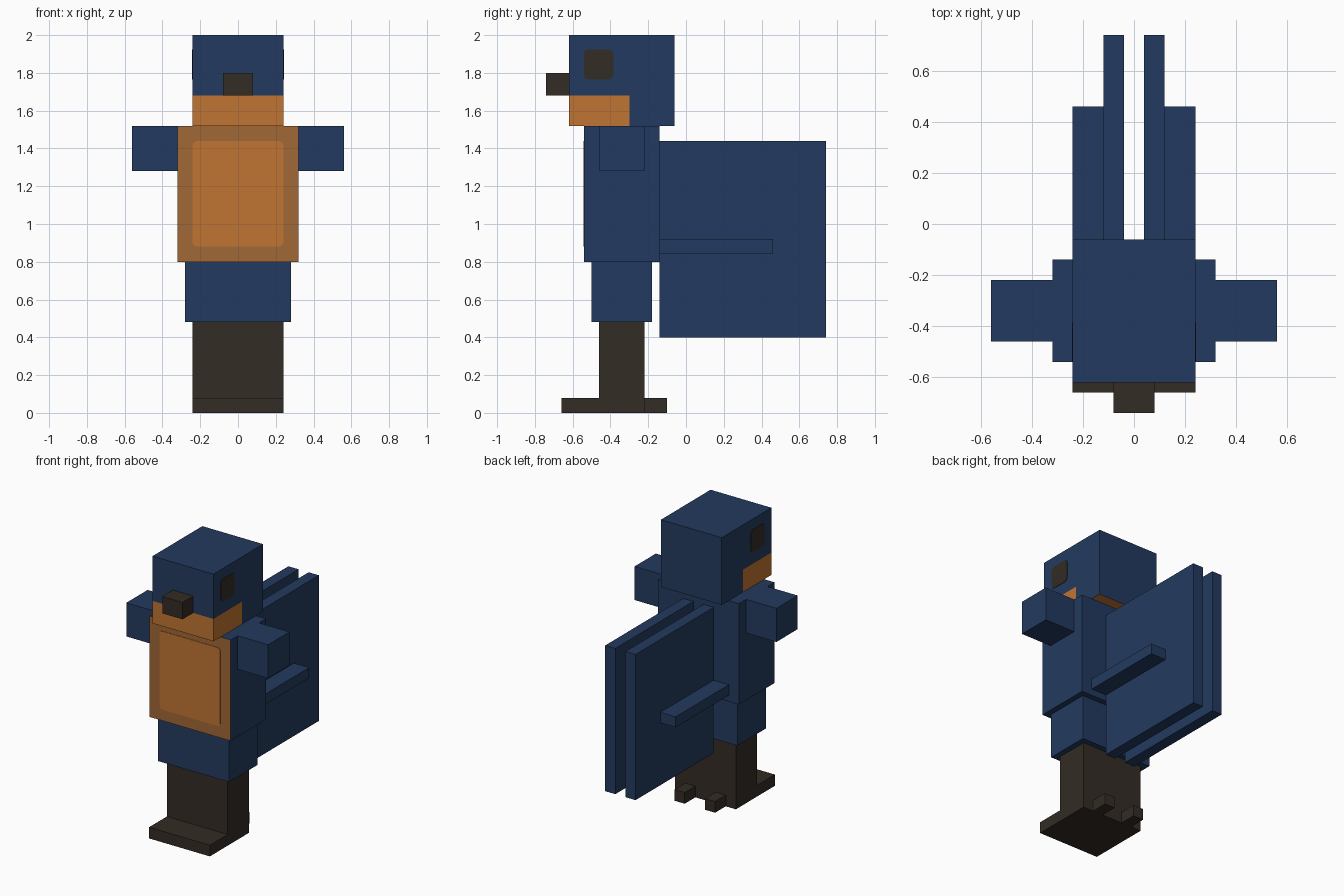
import bpy
import bmesh
from mathutils import Vector

default = bpy.data.objects.get("Cube")
if default:
    bpy.data.objects.remove(default, do_unlink=True)


def material(name, rgb):
    mat = bpy.data.materials.new(name)
    mat.use_nodes = True
    mat.diffuse_color = (*rgb, 1)
    mat.node_tree.nodes["Principled BSDF"].inputs["Base Color"].default_value = (*rgb, 1)
    return mat


NAVY = material("navy blue", (0.017, 0.042, 0.115))
ORANGE = material("bright orange", (0.533, 0.178, 0.033))
TAN = material("dull orange", (0.356, 0.138, 0.037))
BROWN = material("dark brown", (0.033, 0.025, 0.018))


def box(name, low, high, mats, cuts=(), rule=None, round_axis=None):
    """Box between two corners, with optional cuts, face colour rule and rounded outline."""
    low, high = Vector(low), Vector(high)
    bm = bmesh.new()
    bmesh.ops.create_cube(bm, size=1)
    bmesh.ops.scale(bm, vec=high - low, verts=bm.verts)
    bmesh.ops.translate(bm, vec=(low + high) / 2, verts=bm.verts)
    if round_axis is not None:
        edges = [e for e in bm.edges
                 if abs((e.verts[0].co - e.verts[1].co).normalized()[round_axis]) > 0.9]
        bmesh.ops.bevel(bm, geom=edges, offset=0.025, segments=3,
                        profile=0.5, affect='EDGES')
    for point, normal in cuts:
        bmesh.ops.bisect_plane(bm, geom=bm.verts[:] + bm.edges[:] + bm.faces[:],
                               plane_co=point, plane_no=normal)
    bm.normal_update()
    if rule:
        for face in bm.faces:
            face.material_index = rule(face.calc_center_median(), face.normal)
    mesh = bpy.data.meshes.new(name)
    bm.to_mesh(mesh)
    bm.free()
    for mat in mats:
        mesh.materials.append(mat)
    obj = bpy.data.objects.new(name, mesh)
    bpy.context.collection.objects.link(obj)
    return obj


def pair(name, low, high, mat, **options):
    """The same box on the left (+x) and mirrored on the right (-x)."""
    box("left_" + name, low, high, [mat], **options)
    box("right_" + name, (-high[0], *low[1:]), (-low[0], *high[1:]), [mat], **options)


# Head with an orange throat and underside
def throat(center, normal):
    return int(normal.z < -0.5 or (center.z < 1.68 and center.y < -0.30))


box("head", (-0.24, -0.62, 1.52), (0.24, -0.06, 2.0), [NAVY, ORANGE],
    cuts=[((0, 0, 1.68), (0, 0, 1)), ((0, -0.30, 0), (0, 1, 0))], rule=throat)
box("beak", (-0.08, -0.74, 1.68), (0.08, -0.62, 1.80), [BROWN])
pair("eye", (0.238, -0.54, 1.765), (0.243, -0.385, 1.925), BROWN, round_axis=0)

# Body with a two-tone breast
box("body", (-0.32, -0.54, 0.80), (0.32, -0.14, 1.52), [NAVY, TAN],
    rule=lambda center, normal: int(normal.y < -0.5))
box("breast_patch", (-0.24, -0.543, 0.88), (0.24, -0.538, 1.44), [ORANGE], round_axis=1)
box("hips", (-0.28, -0.50, 0.48), (0.28, -0.18, 0.80), [NAVY])

# Arms, back plates and side bars
pair("arm", (0.32, -0.46, 1.28), (0.56, -0.22, 1.52), NAVY)
pair("back_plate", (0.04, -0.14, 0.40), (0.12, 0.74, 1.44), NAVY)
pair("side_bar", (0.12, -0.14, 0.845), (0.24, 0.46, 0.92), NAVY)

# Legs, feet and rear toes
pair("leg", (0, -0.46, 0.08), (0.24, -0.22, 0.48), BROWN)
pair("foot", (0, -0.66, 0), (0.24, -0.22, 0.08), BROWN)
pair("rear_toe", (0.08, -0.22, 0), (0.16, -0.10, 0.08), BROWN)
